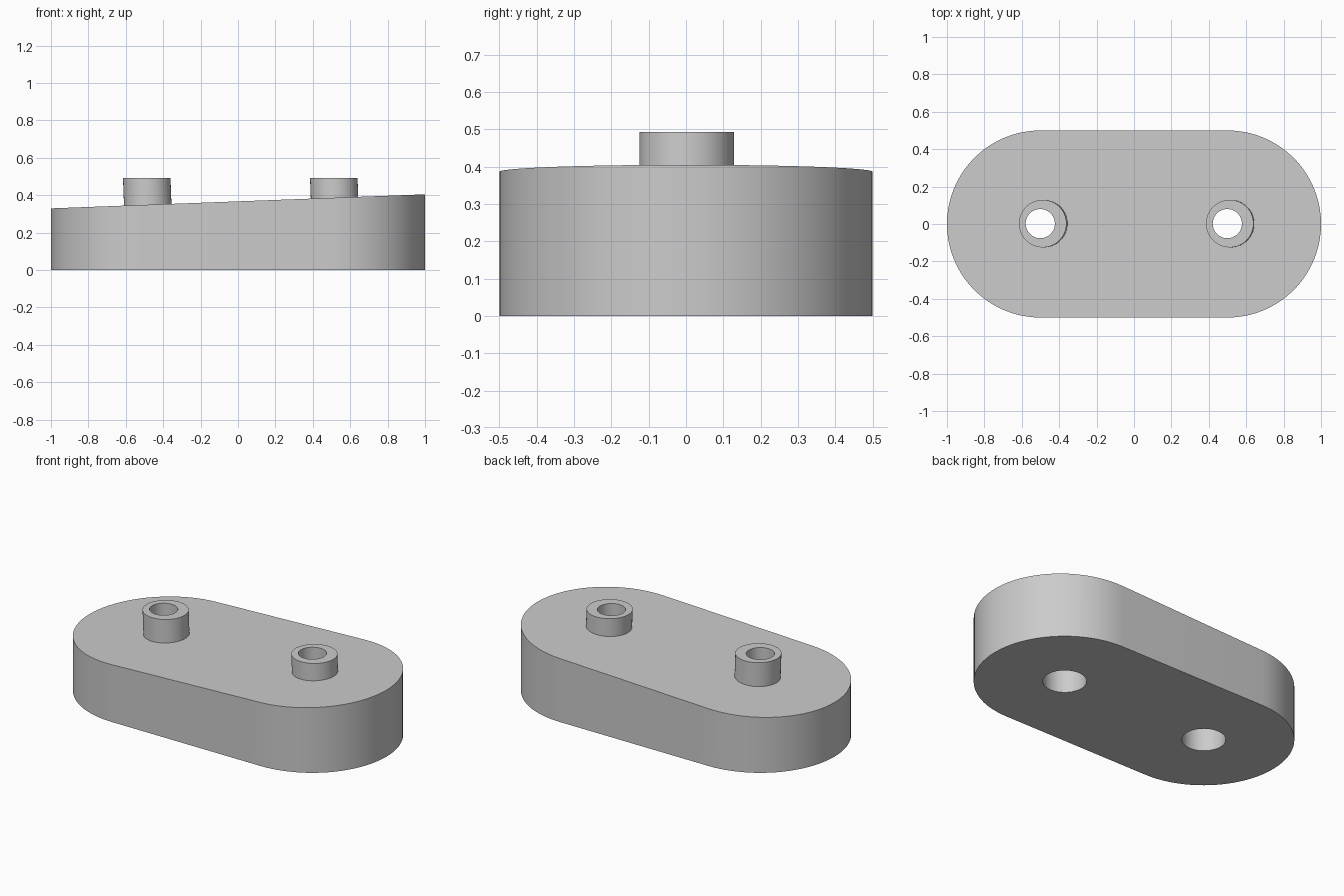
import bpy, bmesh
from math import cos, sin, pi, radians

cube = bpy.data.objects.get("Cube")
if cube:
    bpy.data.objects.remove(cube, do_unlink=True)

grey = bpy.data.materials.new("light grey")
grey.use_nodes = True
colour = (0.6, 0.6, 0.6, 1)
grey.diffuse_color = colour
grey.node_tree.nodes["Principled BSDF"].inputs["Base Color"].default_value = colour

SLOPE = 0.0375        # rise of the slanted top per unit of x
MID_HEIGHT = 0.367
BOSS_TOP = 0.493
SHOULDER = 0.25       # top of the wide bore from below
LEAN = -SLOPE         # bosses stand square to the slanted top


def slant(x):
    return MID_HEIGHT + SLOPE * x


def arc(cx, cy, r, start, sweep, steps):
    return [(cx + r * cos(start + sweep * i / steps),
             cy + r * sin(start + sweep * i / steps)) for i in range(steps)]


def prism(name, outline, bottom, top, lean=0):
    """Close an outline between two height functions, leaning towards x."""
    bm = bmesh.new()
    low = [bm.verts.new((x + lean * (bottom(x) - top(x)), y, bottom(x)))
           for x, y in outline]
    high = [bm.verts.new((x, y, top(x))) for x, y in outline]
    bm.faces.new(low[::-1])
    bm.faces.new(high)
    n = len(outline)
    for i in range(n):
        j = (i + 1) % n
        bm.faces.new((low[i], low[j], high[j], high[i]))
    mesh = bpy.data.meshes.new(name)
    bm.to_mesh(mesh)
    bm.free()
    mesh.materials.append(grey)
    ob = bpy.data.objects.new(name, mesh)
    bpy.context.collection.objects.link(ob)
    return ob


def cut(target, cutters):
    """Subtract the cutters and apply the result."""
    bpy.context.view_layer.objects.active = target
    for cutter in cutters:
        mod = target.modifiers.new("bore", 'BOOLEAN')
        mod.operation = 'DIFFERENCE'
        mod.solver = 'EXACT'
        mod.object = cutter
        bpy.ops.object.modifier_apply(modifier=mod.name)


# Rounded slab with a slanted top
outline = [(-0.5, -0.5)] + arc(0.5, 0, 0.5, -pi / 2, pi, 40) + [(0.5, 0.5)]
outline += arc(-0.5, 0, 0.5, pi / 2, pi, 40)
base = prism("slanted_base", outline, lambda x: 0, slant)
parts, cutters = [base], []

# Hollow bosses, each over a stepped screw hole
for side, x in (("right", -0.5), ("left", 0.5)):
    boss = prism(side + "_boss", arc(x + 0.012, 0.002, 0.127, 0, 2 * pi, 64),
                 lambda x: slant(x) - 0.03, lambda x: BOSS_TOP, LEAN)
    bore = prism(side + "_bore_cutter", arc(x - 0.001, 0.002, 0.078, 0, 2 * pi, 64),
                 lambda x: 0.2, lambda x: 0.6)
    counterbore = prism(side + "_counterbore_cutter",
                        arc(x, 0.002, 0.121, 0, 2 * pi, 64),
                        lambda x: -0.1, lambda x: SHOULDER)
    cut(boss, [bore])
    cut(base, [bore, counterbore])
    parts.append(boss)
    cutters += [bore, counterbore]

for cutter in cutters:
    bpy.data.objects.remove(cutter, do_unlink=True)

# Smooth round walls, sharp rims
bpy.ops.object.select_all(action='DESELECT')
for part in parts:
    part.select_set(True)
bpy.context.view_layer.objects.active = base
bpy.ops.object.shade_smooth_by_angle(angle=radians(30))
